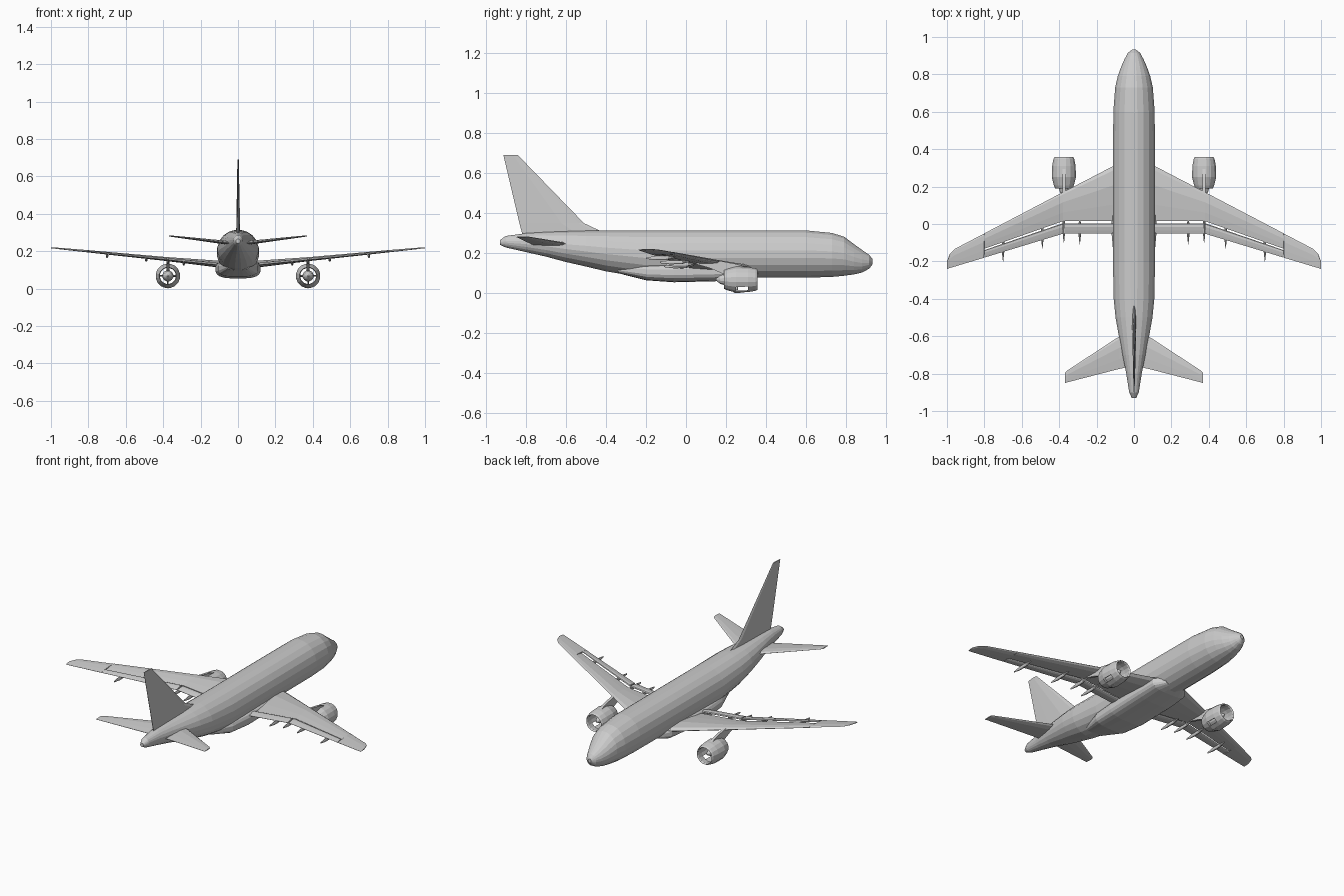
import bpy, bmesh, math
from mathutils import Vector

cube = bpy.data.objects.get("Cube")
if cube:
    bpy.data.objects.remove(cube)

grey = bpy.data.materials.new("light grey paint")
grey.use_nodes = True
grey.diffuse_color = (0.6, 0.6, 0.6, 1)
grey.node_tree.nodes["Principled BSDF"].inputs["Base Color"].default_value = (0.6, 0.6, 0.6, 1)


def loft(name, rings, mirror=False, closed=False, drop=None):
    """Skin a list of equal-length rings; drop(centre) leaves faces out."""
    bm = bmesh.new()
    rows = [[bm.verts.new(p) for p in ring] for ring in rings]
    n = len(rows[0])
    pairs = list(zip(rows, rows[1:]))
    if closed:
        pairs.append((rows[-1], rows[0]))
    else:
        bm.faces.new(rows[0])
        bm.faces.new(rows[-1])
    for a, b in pairs:
        for i in range(n):
            j = (i + 1) % n
            bm.faces.new((a[i], a[j], b[j], b[i]))
    bmesh.ops.recalc_face_normals(bm, faces=bm.faces)
    if drop:
        gone = [f for f in bm.faces if drop(f.calc_center_median())]
        bmesh.ops.delete(bm, geom=gone, context='FACES')
    mesh = bpy.data.meshes.new(name)
    bm.to_mesh(mesh)
    bm.free()
    mesh.materials.append(grey)
    obj = bpy.data.objects.new(name, mesh)
    bpy.context.collection.objects.link(obj)
    if mirror:
        obj.modifiers.new("Mirror", 'MIRROR')
    return obj


def oval(y, half, top, bottom, power=2, sides=20, x=0):
    """Superellipse ring facing along y."""
    mid, tall = (top + bottom) / 2, (top - bottom) / 2
    ring = []
    for i in range(sides):
        a = math.tau * (i + 0.5) / sides
        c, s = math.cos(a), math.sin(a)
        ring.append((x + half * math.copysign(abs(c) ** (2 / power), c), y,
                     mid + tall * math.copysign(abs(s) ** (2 / power), s)))
    return ring


FOIL = [(0, 0), (.08, .7), (.35, 1), (.7, .6), (1, .1),
        (1, -.1), (.6, -.6), (.3, -.8), (.08, -.5)]


def foil(lead, trail, half, up=(0, 0, 1)):
    """Wing section from leading edge to trailing edge."""
    lead, trail, up = Vector(lead), Vector(trail), Vector(up)
    return [lead.lerp(trail, t) + up * half * h for t, h in FOIL]


def wing_z(x):
    return 0.12 + 0.1 * x


def panel(name, stations):
    """Mirrored wing panel from (x, lead y, trail y, half thickness)."""
    loft(name, [foil((x, a, wing_z(x)), (x, b, wing_z(x) - 0.004), t)
                for x, a, b, t in stations], mirror=True)


# Fuselage: y, half width, top, bottom
loft("fuselage", [oval(*s) for s in [
    (.932, .01, .17, .145), (.915, .033, .192, .122), (.88, .052, .216, .103),
    (.84, .07, .245, .093), (.79, .088, .283, .086), (.73, .102, .302, .08),
    (.6, .112, .315, .076), (.2, .114, .315, .076), (-.2, .114, .315, .074),
    (-.4, .11, .315, .108), (-.5, .1, .313, .132), (-.6, .082, .31, .155),
    (-.7, .062, .306, .182), (-.8, .042, .3, .205), (-.9, .026, .286, .228),
    (-.93, .012, .265, .242)]])

# Belly fairing with a flat underside
loft("belly_fairing", [oval(*s, power=3) for s in [
    (.36, .07, .13, .085), (.3, .116, .155, .07), (.18, .122, .16, .06),
    (-.06, .12, .155, .054), (-.2, .108, .15, .064), (-.34, .06, .14, .1)]])

# Wings, with separate flaps behind a narrow slot
panel("wing", [(.06, .335, .015, .022), (.12, .305, .015, .02),
               (.38, .17, .015, .012), (.8, -.05, -.132, .007),
               (.801, -.051, -.18, .007), (.96, -.134, -.228, .004),
               (.985, -.16, -.235, .003), (1, -.2, -.24, .002)])
panel("inner_flap", [(.1, .004, -.052, .008), (.372, .004, -.052, .007)])
panel("outer_flap", [(.38, .004, -.052, .007), (.798, -.139, -.179, .004)])

# Flap track fairings hanging under the wing
for number, (x, y) in enumerate([(.29, -.11), (.375, -.1), (.49, -.13), (.7, -.2)], 1):
    z = wing_z(x) - 0.012
    loft(f"flap_track_{number}",
         [oval(y + d, w, z + h, z - h - drop, sides=8, x=x) for d, w, h, drop in
          [(.15, .002, .002, -.002), (.11, .007, .008, .004),
           (.05, .007, .008, .006), (0, .001, .001, .006)]], mirror=True)

# Tailplanes
loft("tailplane", [foil((x, a, z), (x, b, z), t) for x, a, b, z, t in
                   [(.02, -.565, -.762, .24, .012), (.08, -.602, -.775, .247, .011),
                    (.355, -.782, -.846, .28, .004), (.368, -.795, -.85, .281, .003)]],
     mirror=True)

# Tail fin with a low fillet ahead of it
loft("tail_fin", [foil((0, a, z), (0, b, z), t, (1, 0, 0)) for a, b, z, t in
                  [(-.4, -.815, .29, .012), (-.43, -.822, .312, .012),
                   (-.51, -.832, .35, .011), (-.84, -.912, .69, .004)]])

# Engines
EX, EZ = .375, .068


def engine_ring(y, r, sides=16):
    return oval(y, r, EZ + r, EZ - r, sides=sides, x=EX)


def cowl_opening(c):
    return .23 < c.y < .32 and .015 < c.z < .042


loft("engine_cowl", [engine_ring(*s) for s in [
    (.358, .051), (.348, .057), (.31, .064), (.25, .066), (.205, .054), (.19, .047),
    (.2, .043), (.25, .05), (.31, .052), (.348, .047)]],
    mirror=True, closed=True, drop=cowl_opening)
loft("engine_core", [engine_ring(*s, sides=12) for s in [
    (.335, .002), (.32, .012), (.3, .02), (.25, .027), (.2, .03),
    (.17, .022), (.15, .004)]], mirror=True)

# Struts joining the core to the cowl
for number in range(4):
    a = math.tau * number / 4
    out = Vector((math.cos(a), 0, math.sin(a)))
    side = Vector((-out.z, 0, out.x))
    hub = Vector((EX, 0, EZ))
    loft(f"engine_strut_{number + 1}",
         [foil(hub + out * r + Vector((0, .26, 0)), hub + out * r + Vector((0, .215, 0)),
               .005, side) for r in (.015, .052)], mirror=True)

# Pylons and the drain fins under the engines
outline = [(.32, .122), (.25, .146), (.16, .163), (.04, .148), (.12, .125), (.2, .09)]
loft("pylon", [[(EX + s, y, z) for y, z in outline] for s in (-.008, .008)], mirror=True)
loft("drain_fin", [[(EX + s, y, z) for y, z in [(.29, .006), (.26, 0), (.24, 0), (.23, .015)]]
                   for s in (-.003, .003)], mirror=True)
